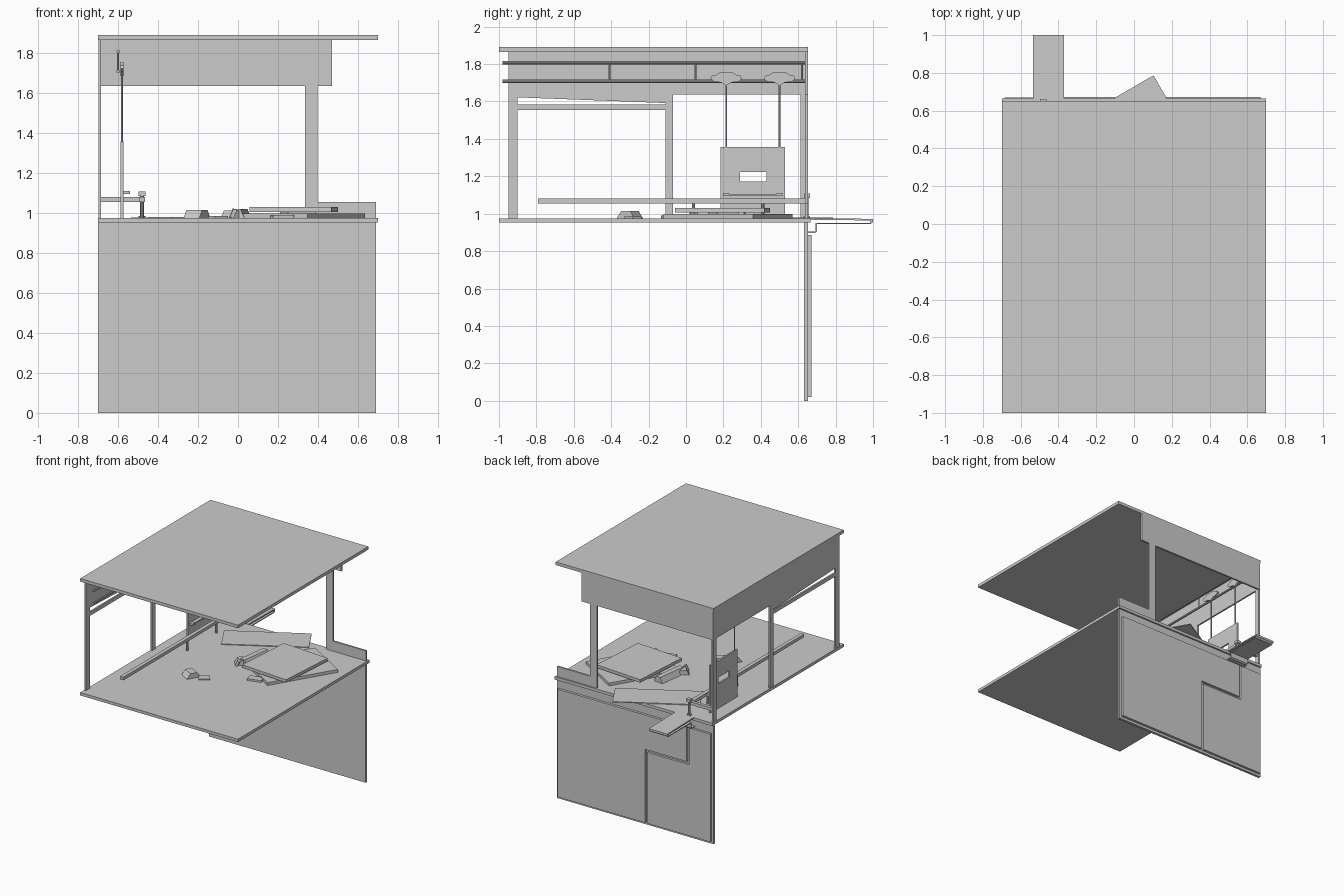
import bpy, bmesh, math
from mathutils import Vector


def box(name, x, y, z, rot=0, tilt=(0, 0)):
    """Box from min/max ranges, turned about its own centre."""
    bpy.ops.mesh.primitive_cube_add(size=1)
    o = bpy.context.object
    o.name = name
    for v in o.data.vertices:
        v.co = Vector((v.co.x * (x[1] - x[0]), v.co.y * (y[1] - y[0]), v.co.z * (z[1] - z[0])))
    o.location = (sum(x) / 2, sum(y) / 2, sum(z) / 2)
    o.rotation_euler = (math.radians(tilt[0]), math.radians(tilt[1]), math.radians(rot))
    return o


def slab(name, cx, cy, w, d, z0, z1, rot=0):
    return box(name, (cx - w / 2, cx + w / 2), (cy - d / 2, cy + d / 2), (z0, z1), rot)


def prism(name, pts, axis, a, b):
    """Extrude a 2D outline along x (pts are y,z) or y (pts are x,z)."""
    bm = bmesh.new()
    def place(p, t):
        return (t, p[0], p[1]) if axis == 'x' else (p[0], t, p[1])
    lo = [bm.verts.new(place(p, a)) for p in pts]
    hi = [bm.verts.new(place(p, b)) for p in pts]
    n = len(pts)
    bm.faces.new(lo)
    bm.faces.new(hi[::-1])
    for i in range(n):
        bm.faces.new((lo[i], hi[i], hi[(i + 1) % n], lo[(i + 1) % n]))
    bmesh.ops.recalc_face_normals(bm, faces=bm.faces)
    me = bpy.data.meshes.new(name)
    bm.to_mesh(me)
    bm.free()
    o = bpy.data.objects.new(name, me)
    bpy.context.collection.objects.link(o)
    return o


def rod(name, p, q, r, sides=10):
    p, q = Vector(p), Vector(q)
    bpy.ops.mesh.primitive_cylinder_add(vertices=sides, radius=r, depth=(q - p).length, location=(p + q) / 2)
    o = bpy.context.object
    o.name = name
    o.rotation_euler = (q - p).to_track_quat('Z', 'Y').to_euler()
    bpy.ops.object.shade_smooth_by_angle()
    return o


# Counter slab and roof
box("counter_top", (-0.7, 0.7), (-1, 0.665), (0.952, 0.975))
box("roof", (-0.7, 0.7), (-1, 0.652), (1.865, 1.89))

# Back lower wall with two interlocking raised panels
box("back_wall", (-0.7, 0.69), (0.632, 0.652), (0, 0.952))
prism("back_panel_large", [(-0.105, 0.02), (0.67, 0.02), (0.67, 0.885), (-0.475, 0.885),
                           (-0.475, 0.61), (-0.105, 0.61)], 'y', 0.651, 0.672)
prism("back_panel_small", [(-0.685, 0.02), (-0.125, 0.02), (-0.125, 0.59), (-0.495, 0.59),
                           (-0.495, 0.885), (-0.685, 0.885)], 'y', 0.651, 0.67)

# Left side frame with slanted window opening
L = (-0.698, -0.685)
prism("left_header", [(-0.95, 1.866), (0.65, 1.866), (0.65, 1.637), (-0.07, 1.637), (-0.07, 1.592),
                      (-0.11, 1.592), (-0.9, 1.622), (-0.95, 1.622)], 'x', *L)
for name, y0, y1, top in (("left_front_post", -0.95, -0.9, 1.63), ("left_middle_post", -0.11, -0.07, 1.6),
                          ("left_back_post", 0.612, 0.65, 1.64)):
    box(name, L, (y0, y1), (0.975, top))
box("window_rail", L, (-0.9, -0.11), (1.555, 1.585))

# Back frame
B = (0.637, 0.652)
box("back_header", (-0.698, 0.47), B, (1.635, 1.866))
box("back_post", (0.335, 0.397), B, (0.975, 1.64))
box("back_low_wall", (0.335, 0.69), B, (0.975, 1.055))

# Pair of hanging pipes with spacers
for z in (1.708, 1.808):
    rod("ceiling_pipe", (-0.6, -0.98, z), (-0.6, 0.64, z), 0.009)
for y in (-0.41, 0.05, 0.62):
    rod("pipe_spacer", (-0.6, y, 1.708), (-0.6, y, 1.808), 0.005)

# Hanging board with a grip slot, its hooks, ropes and clips
HX = (-0.588, -0.574)
box("hanging_board_left", HX, (0.185, 0.29), (0.975, 1.357))
box("hanging_board_right", HX, (0.43, 0.53), (0.975, 1.357))
box("hanging_board_top", HX, (0.29, 0.43), (1.222, 1.357))
box("hanging_board_bottom", HX, (0.29, 0.43), (0.975, 1.172))
box("board_rail", (-0.575, -0.545), (0.2, 0.51), (1.097, 1.105))
for y in (0.215, 0.5):
    rod("hang_rope", (-0.581, y, 1.34), (-0.581, y, 1.7), 0.005, 8)
    box("board_clip", (-0.575, -0.54), (y - 0.016, y + 0.016), (1.094, 1.11))
    half = [(0.0, 0.685), (0.028, 0.702), (0.065, 0.706), (0.084, 0.722), (0.076, 0.738),
            (0.055, 0.742), (0.035, 0.755)]
    outline = [(y + a, 1 + b) for a, b in half] + [(y - a, 1 + b) for a, b in half[:0:-1]]
    prism("rope_hanger", outline, 'x', -0.588, -0.572)

# Long hand rail, its return to the corner and its posts
box("hand_rail", (-0.495, -0.465), (-0.79, 0.63), (1.055, 1.08))
box("rail_return", (-0.69, -0.465), (0.612, 0.637), (1.055, 1.08))
for y in (0.04, 0.41):
    rod("rail_post", (-0.48, y, 0.975), (-0.48, y, 1.06), 0.009)

# Small capped stand at the back edge
rod("stand_foot", (-0.48, 0.645, 0.974), (-0.48, 0.645, 0.985), 0.018)
rod("stand_stem", (-0.48, 0.645, 0.98), (-0.48, 0.645, 1.09), 0.01)
box("stand_cap", (-0.498, -0.464), (0.63, 0.662), (1.085, 1.107))

# Outer tray with curved lip bracket
prism("tray", [(0.65, 0.897), (0.69, 0.897), (0.7, 0.905), (0.7, 0.944), (0.985, 0.944), (1.0, 0.955),
               (1.0, 0.972), (0.66, 0.978), (0.66, 0.968), (0.985, 0.964), (0.985, 0.951),
               (0.692, 0.951), (0.692, 0.908), (0.687, 0.904), (0.65, 0.904)], 'x', -0.535, -0.37)

# Loose boards lying on the counter
slab("thin_sheet", -0.115, 0.525, 0.64, 0.235, 0.975, 0.981, 30)
slab("lower_board", 0.315, 0.225, 0.56, 0.41, 0.975, 0.998, 59)
slab("upper_board", 0.28, 0.195, 0.41, 0.48, 1.006, 1.03, -4)
slab("board_spacer", 0.3, 0.2, 0.15, 0.12, 0.99, 1.01, 20)

# Small blocks
def wedge(name, cx, cy, w, d, h, rot):
    o = prism(name, [(-w / 2, 0), (w / 2, 0), (w / 4, h), (-w / 4, h)], 'y', -d / 2, d / 2)
    o.location = (cx, cy, 0.975)
    o.rotation_euler.z = math.radians(rot)


wedge("wedge_block", -0.205, -0.3, 0.11, 0.09, 0.04, 60)
slab("flat_chip", -0.1, -0.285, 0.08, 0.06, 0.975, 0.985, 35)
slab("flat_block", 0.22, -0.09, 0.11, 0.06, 0.975, 0.99, 15)
wedge("long_block", 0.01, 0.19, 0.08, 0.25, 0.045, -8)
wedge("short_block", -0.03, 0.08, 0.09, 0.07, 0.038, 40)
box("leaning_stick", (-0.035, -0.015), (0.02, 0.05), (0.975, 1.02), 10, (0, 25))
